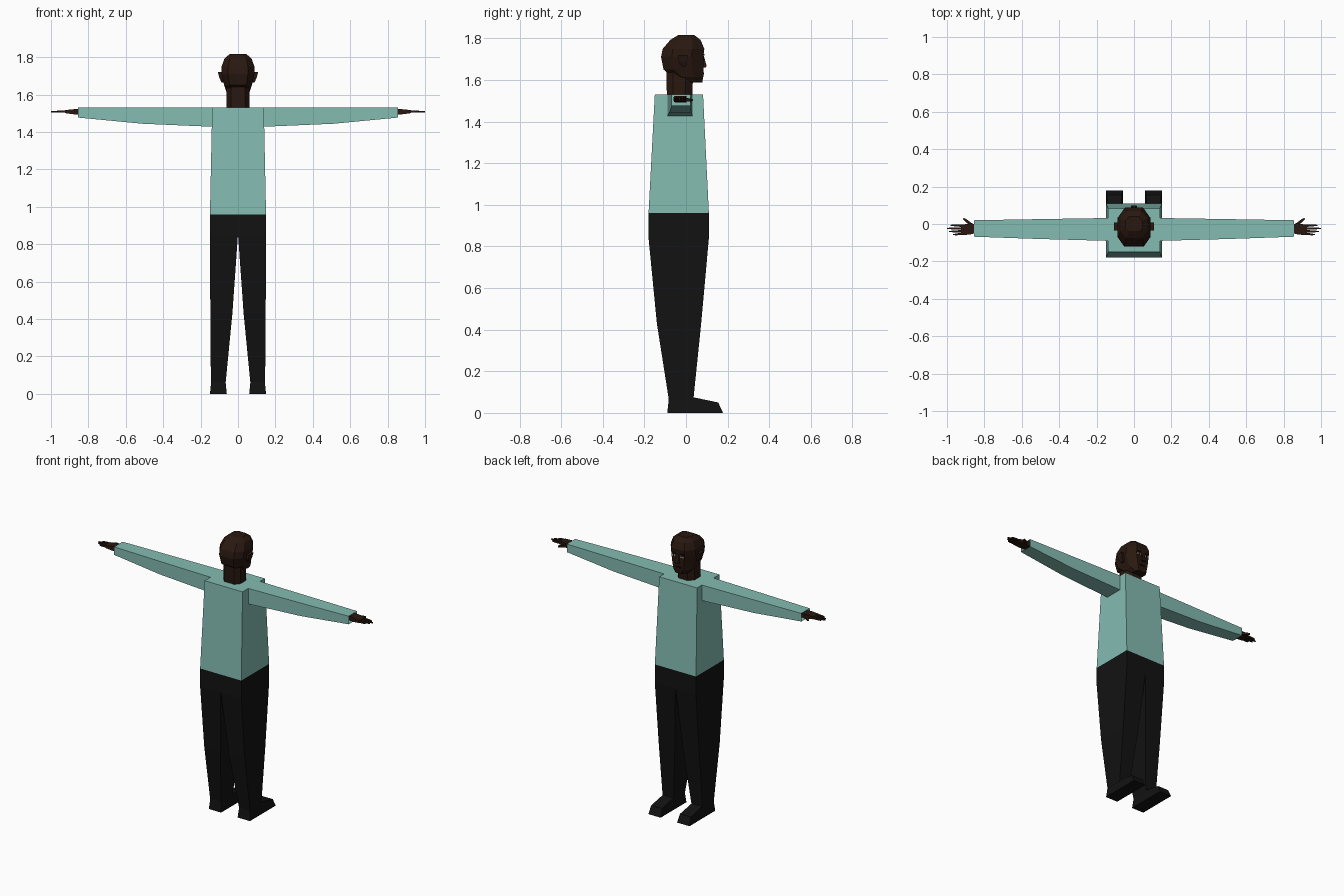
import bpy, bmesh, math
from mathutils import Vector

if "Cube" in bpy.data.objects:
    bpy.data.objects.remove(bpy.data.objects["Cube"])


def mat(name, rgb):
    m = bpy.data.materials.new(name)
    m.diffuse_color = (*rgb, 1)
    m.use_nodes = True
    m.node_tree.nodes["Principled BSDF"].inputs["Base Color"].default_value = m.diffuse_color
    return m


SHIRT = mat("shirt_green", (0.23, 0.50, 0.44))
BLACK = mat("trouser_black", (0.006, 0.006, 0.006))
SKIN = mat("skin_brown", (0.022, 0.009, 0.005))
DARK = mat("dark", (0.005, 0.003, 0.003))
WHITE = mat("eye_white", (0.75, 0.75, 0.75))


def loft(name, rings, material, start=True, end=True, mirror=False):
    """Bridge equal-length point rings with flat faces."""
    bm = bmesh.new()
    loops = [[bm.verts.new(p) for p in r] for r in rings]
    n = len(loops[0])
    for a, b in zip(loops, loops[1:]):
        for i in range(n):
            j = (i + 1) % n
            bm.faces.new((a[i], a[j], b[j], b[i]))
    if start:
        bm.faces.new(loops[0][::-1])
    if end:
        bm.faces.new(loops[-1])
    bmesh.ops.recalc_face_normals(bm, faces=bm.faces)
    me = bpy.data.meshes.new(name)
    bm.to_mesh(me)
    bm.free()
    me.materials.append(material)
    ob = bpy.data.objects.new(name, me)
    bpy.context.collection.objects.link(ob)
    if mirror:
        ob.modifiers.new("mirror", "MIRROR")
    return ob


def rect_z(z, x0, x1, y0, y1):
    return [(x0, y0, z), (x1, y0, z), (x1, y1, z), (x0, y1, z)]


def rect_x(x, y0, y1, z0, z1):
    return [(x, y0, z0), (x, y1, z0), (x, y1, z1), (x, y0, z1)]


def oct_z(z, w, y0, y1, front=0.55, back=0.6):
    """Eight-sided head ring: half width, back y, front y, end-face fractions."""
    a, b = y0 + (y1 - y0) * 0.25, y0 + (y1 - y0) * 0.72
    half = [(w * back, y0), (w, a), (w, b), (w * front, y1)]
    return [(x, y, z) for x, y in half] + [(-x, y, z) for x, y in half[::-1]]


def box(name, c, s, material, mirror=False):
    (x, y, z), (a, b, d) = c, s
    return loft(name, [rect_z(z - d / 2, x - a / 2, x + a / 2, y - b / 2, y + b / 2),
                       rect_z(z + d / 2, x - a / 2, x + a / 2, y - b / 2, y + b / 2)],
                material, mirror=mirror)


def digit(name, p, q, r):
    """Tapered square finger from p to q."""
    p, q = Vector(p), Vector(q)
    side = (q - p).cross(Vector((0, 0, 1))).normalized()
    up = side.cross(q - p).normalized()
    ring = lambda c, k: [c + side * u * k + up * v * k
                         for u, v in ((-1, -1), (1, -1), (1, 1), (-1, 1))]
    loft(name, [ring(p, r), ring(p.lerp(q, 0.6), r * 0.85), ring(q, r * 0.45)],
         SKIN, mirror=True)


# Shirt body and sleeves
loft("shirt_body", [rect_z(0.96, -0.15, 0.15, -0.18, 0.11),
                    rect_z(1.53, -0.138, 0.138, -0.15, 0.082)], SHIRT, start=False)
loft("sleeve", [rect_x(0.138, -0.09, 0.032, 1.428, 1.53),
                rect_x(0.51, -0.08, 0.026, 1.444, 1.53),
                rect_x(0.855, -0.068, 0.02, 1.477, 1.53)],
     SHIRT, start=False, end=False, mirror=True)

# Trousers
loft("trouser_hips", [rect_z(0.84, -0.15, 0.15, -0.18, 0.11),
                      rect_z(0.96, -0.15, 0.15, -0.18, 0.11)],
     BLACK, start=False, end=False)
loft("trouser_leg", [rect_z(0.84, 0.001, 0.15, -0.18, 0.11),
                     rect_z(0.43, 0.03, 0.148, -0.14, 0.073),
                     rect_z(0.06, 0.066, 0.145, -0.082, 0.035)],
     BLACK, start=False, mirror=True)

# Shoes: side profile, slightly narrower at the top
side = [(-0.09, 0), (0.178, 0), (0.155, 0.05), (0.035, 0.075), (-0.082, 0.075)]
loft("shoe", [[(0.06 + z * 0.1, y, z) for y, z in side],
              [(0.15 - z * 0.1, y, z) for y, z in side]], BLACK, mirror=True)

# Neck and head
loft("neck", [oct_z(1.53, 0.062, -0.092, 0.03),
              oct_z(1.64, 0.06, -0.095, 0.035)], SKIN, start=False, end=False)
loft("head", [oct_z(1.588, 0.042, 0.015, 0.078),
              oct_z(1.615, 0.062, -0.06, 0.083),
              oct_z(1.65, 0.074, -0.108, 0.083),
              oct_z(1.71, 0.088, -0.12, 0.083),
              oct_z(1.75, 0.088, -0.112, 0.088),
              oct_z(1.793, 0.072, -0.075, 0.07),
              oct_z(1.816, 0.045, -0.038, 0.04)], SKIN)
loft("ear", [rect_z(1.665, 0.07, 0.088, -0.022, 0.0),
             rect_z(1.69, 0.07, 0.1, -0.035, 0.005),
             rect_z(1.72, 0.07, 0.107, -0.035, 0.008)], SKIN, mirror=True)

# Face
loft("nose", [rect_z(1.66, -0.016, 0.016, 0.07, 0.097),
              rect_z(1.672, -0.012, 0.012, 0.07, 0.098),
              rect_z(1.715, -0.006, 0.006, 0.07, 0.086)], SKIN)
box("eye", (0.031, 0.079, 1.703), (0.022, 0.012, 0.01), WHITE, True)
box("pupil", (0.031, 0.081, 1.703), (0.009, 0.012, 0.01), DARK, True)
box("eyebrow", (0.031, 0.082, 1.722), (0.028, 0.012, 0.006), DARK, True)
box("mouth", (0, 0.08, 1.632), (0.04, 0.011, 0.01), DARK)

# Hands
loft("palm", [rect_x(0.835, -0.046, 0.0, 1.492, 1.524),
              rect_x(0.875, -0.056, 0.002, 1.494, 1.522),
              rect_x(0.925, -0.06, -0.004, 1.501, 1.517)], SKIN, mirror=True)
for i, tip in enumerate((0.968, 0.99, 1.0, 0.98)):
    y = -0.053 + i * 0.0145
    digit(f"finger_{i + 1}", (0.92, y, 1.509), (tip, y * 1.15 + 0.004, 1.508), 0.006)
digit("thumb", (0.865, -0.008, 1.506), (0.912, 0.03, 1.503), 0.0085)
